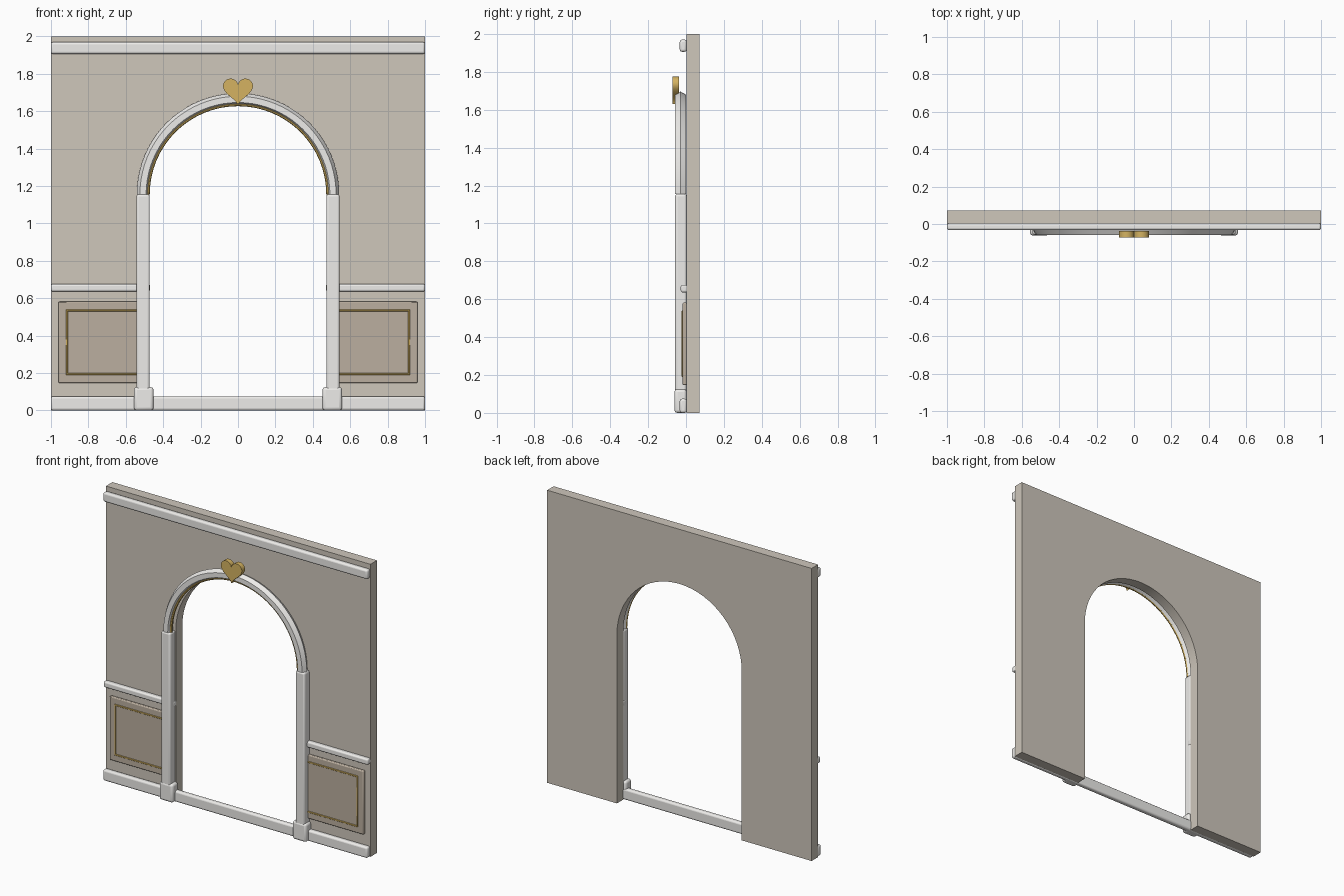
import bpy, bmesh
from math import sin, cos, pi, radians

if "Cube" in bpy.data.objects:
    bpy.data.objects.remove(bpy.data.objects["Cube"])


def material(name, rgb):
    m = bpy.data.materials.new(name)
    m.diffuse_color = (*rgb, 1)
    m.use_nodes = True
    m.node_tree.nodes["Principled BSDF"].inputs["Base Color"].default_value = m.diffuse_color
    return m


WALL = material("wall_paint", (0.62, 0.57, 0.50))
PANEL = material("panel_paint", (0.50, 0.43, 0.35))
TRIM = material("trim_white", (0.85, 0.84, 0.82))
GOLD = material("gold", (0.66, 0.45, 0.12))

SPRING = 1.155          # height where the arch starts
FRONT, BACK = 0.002, 0.072


def finish(name, bm, mat, bevel=0, segs=3):
    bmesh.ops.recalc_face_normals(bm, faces=bm.faces)
    me = bpy.data.meshes.new(name)
    bm.to_mesh(me)
    bm.free()
    ob = bpy.data.objects.new(name, me)
    bpy.context.collection.objects.link(ob)
    me.materials.append(mat)
    if bevel:
        mod = ob.modifiers.new("bevel", "BEVEL")
        mod.width, mod.segments = bevel, segs
        mod.limit_method = 'ANGLE'
    bpy.ops.object.select_all(action='DESELECT')
    bpy.context.view_layer.objects.active = ob
    ob.select_set(True)
    bpy.ops.object.shade_smooth_by_angle(angle=radians(30))
    return ob


def box(name, x, y, z, mat, bevel=0, segs=3):
    bm = bmesh.new()
    bmesh.ops.create_cube(bm, size=1)
    for v in bm.verts:
        for i, (a, b) in enumerate((x, y, z)):
            v.co[i] = (a + b) / 2 + v.co[i] * (b - a)
    return finish(name, bm, mat, bevel, segs)


def slab(name, outline, y0, y1, mat, bevel=0):
    # extrude an x-z outline along y
    bm = bmesh.new()
    face = bm.faces.new([bm.verts.new((x, y0, z)) for x, z in outline])
    ext = bmesh.ops.extrude_face_region(bm, geom=[face])["geom"]
    for v in ext:
        if isinstance(v, bmesh.types.BMVert):
            v.co.y = y1
    return finish(name, bm, mat, bevel, 2)


def arch_tube(name, radius, y, thick, sides, mat, steps=40):
    # sweep a regular polygon around the half circle
    bm = bmesh.new()
    rings = []
    for i in range(steps + 1):
        a = pi * i / steps
        ring = []
        for k in range(sides):
            t = 2 * pi * k / sides
            r = radius + thick * cos(t)
            ring.append(bm.verts.new((r * cos(a), y + thick * sin(t), SPRING + r * sin(a))))
        rings.append(ring)
    for p, q in zip(rings, rings[1:]):
        for k in range(sides):
            n = (k + 1) % sides
            bm.faces.new((p[k], p[n], q[n], q[k]))
    bm.faces.new(rings[0])
    bm.faces.new(rings[-1])
    return finish(name, bm, mat)


# wall with arched doorway
R = 0.472
arc = [(R * cos(pi * i / 32), SPRING + R * sin(pi * i / 32)) for i in range(33)]
slab("wall", [(1, 0), (1, 2), (-1, 2), (-1, 0), (-R, 0)] + arc[::-1] + [(R, 0)],
     FRONT, BACK, WALL)

# full-width mouldings
box("baseboard", (-1, 1), (-0.033, 0.004), (0, 0.075), TRIM, 0.012)
box("crown_moulding", (-1, 1), (-0.033, 0.004), (1.906, 1.97), TRIM, 0.012)

# door casing, rails and panels on both sides
for s, side in ((-1, "left"), (1, "right")):
    def span(a, b):
        return tuple(sorted((s * a, s * b)))
    box(f"door_jamb_{side}", span(0.472, 0.543), (-0.058, 0.003), (0, SPRING), TRIM, 0.012)
    box(f"plinth_block_{side}", span(0.452, 0.556), (-0.061, 0.003), (0, 0.125), TRIM, 0.015)
    box(f"chair_rail_{side}", span(0.47, 1), (-0.028, 0.008), (0.636, 0.676), TRIM, 0.01)
    box(f"wainscot_panel_{side}", span(0.48, 0.96), (-0.018, 0.004), (0.147, 0.582), PANEL, 0.006, 2)
    # thin gold frame on the panel
    w, fy = 0.01, (-0.023, -0.015)
    x0, x1, z0, z1 = 0.515, 0.92, 0.19, 0.54
    for z, n in ((z0, "bottom"), (z1 - w, "top")):
        box(f"panel_bead_{n}_{side}", span(x0, x1), fy, (z, z + w), GOLD, 0.002, 1)
    for x, n in ((x0, "inner"), (x1 - w, "outer")):
        box(f"panel_bead_{n}_{side}", span(x, x + w), fy, (z0, z1), GOLD, 0.002, 1)

# arch moulding and its gold bead
arch_tube("arch_moulding", 0.508, -0.029, 0.033, 6, TRIM)
arch_tube("arch_gold_bead", 0.482, -0.036, 0.01, 8, GOLD)

# heart ornament on the crown of the arch
heart = []
for i in range(48):
    t = 2 * pi * i / 48
    heart.append((0.08 * sin(t) ** 3,
                  1.715 + 0.005 * (13 * cos(t) - 5 * cos(2 * t) - 2 * cos(3 * t) - cos(4 * t))))
slab("heart_ornament", heart, -0.072, -0.038, GOLD)
